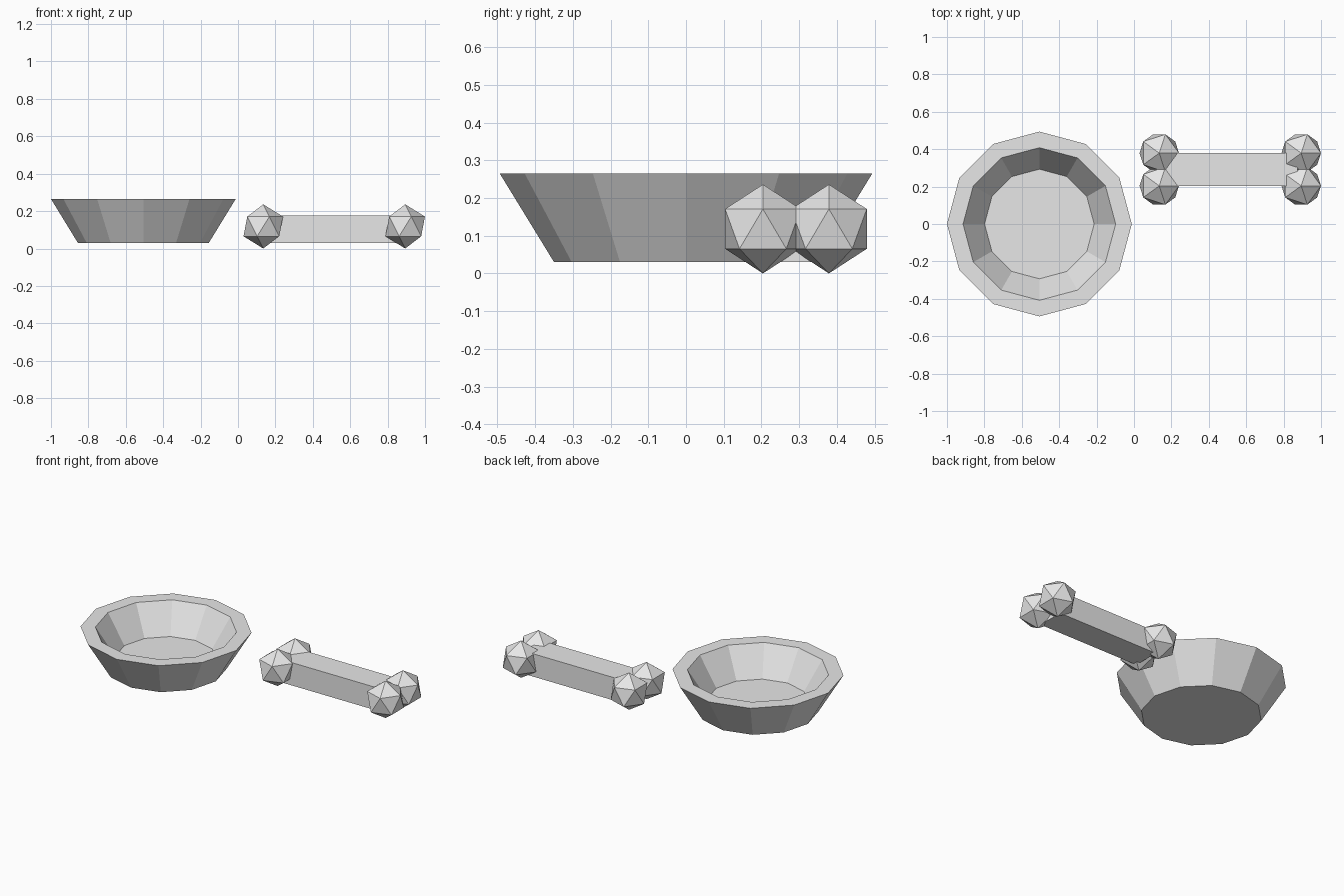
import bpy, bmesh
from math import cos, sin, tau
from mathutils import Matrix, Vector

cube = bpy.data.objects.get("Cube")
if cube:
    bpy.data.objects.remove(cube, do_unlink=True)

grey = bpy.data.materials.new("light grey")
grey.use_nodes = True
grey.diffuse_color = (0.8, 0.8, 0.8, 1)
grey.node_tree.nodes["Principled BSDF"].inputs["Base Color"].default_value = grey.diffuse_color


def finish(name, bm, location):
    bmesh.ops.recalc_face_normals(bm, faces=bm.faces)
    mesh = bpy.data.meshes.new(name)
    bm.to_mesh(mesh)
    bm.free()
    mesh.materials.append(grey)
    obj = bpy.data.objects.new(name, mesh)
    obj.location = location
    bpy.context.collection.objects.link(obj)


# Bowl: a twelve-sided profile from underside over the rim to the inner floor
SIDES = 12
profile = [(0.35, 0.03), (0.494, 0.265), (0.408, 0.265), (0.293, 0.085)]
bm = bmesh.new()
rings = [[bm.verts.new((r * cos(tau * i / SIDES), r * sin(tau * i / SIDES), z))
          for i in range(SIDES)] for r, z in profile]
for low, high in zip(rings, rings[1:]):
    for i in range(SIDES):
        j = (i + 1) % SIDES
        bm.faces.new((low[i], low[j], high[j], high[i]))
bm.faces.new(rings[0])
bm.faces.new(rings[-1])
finish("bowl", bm, (-0.506, 0, 0))

# Bone shaft
bm = bmesh.new()
bmesh.ops.create_cube(bm, size=1, matrix=Matrix.Diagonal(Vector((0.72, 0.175, 0.145, 1))))
finish("bone_shaft", bm, (0.514, 0.292, 0.103))

# Bone knobs: two faceted balls at each end
for end, x in (("right", 0.135), ("left", 0.894)):
    for side, y in (("front", 0.204), ("back", 0.379)):
        bm = bmesh.new()
        bmesh.ops.create_icosphere(bm, subdivisions=1, radius=0.118)
        finish(f"bone_knob_{end}_{side}", bm, (x, y, 0.118))
